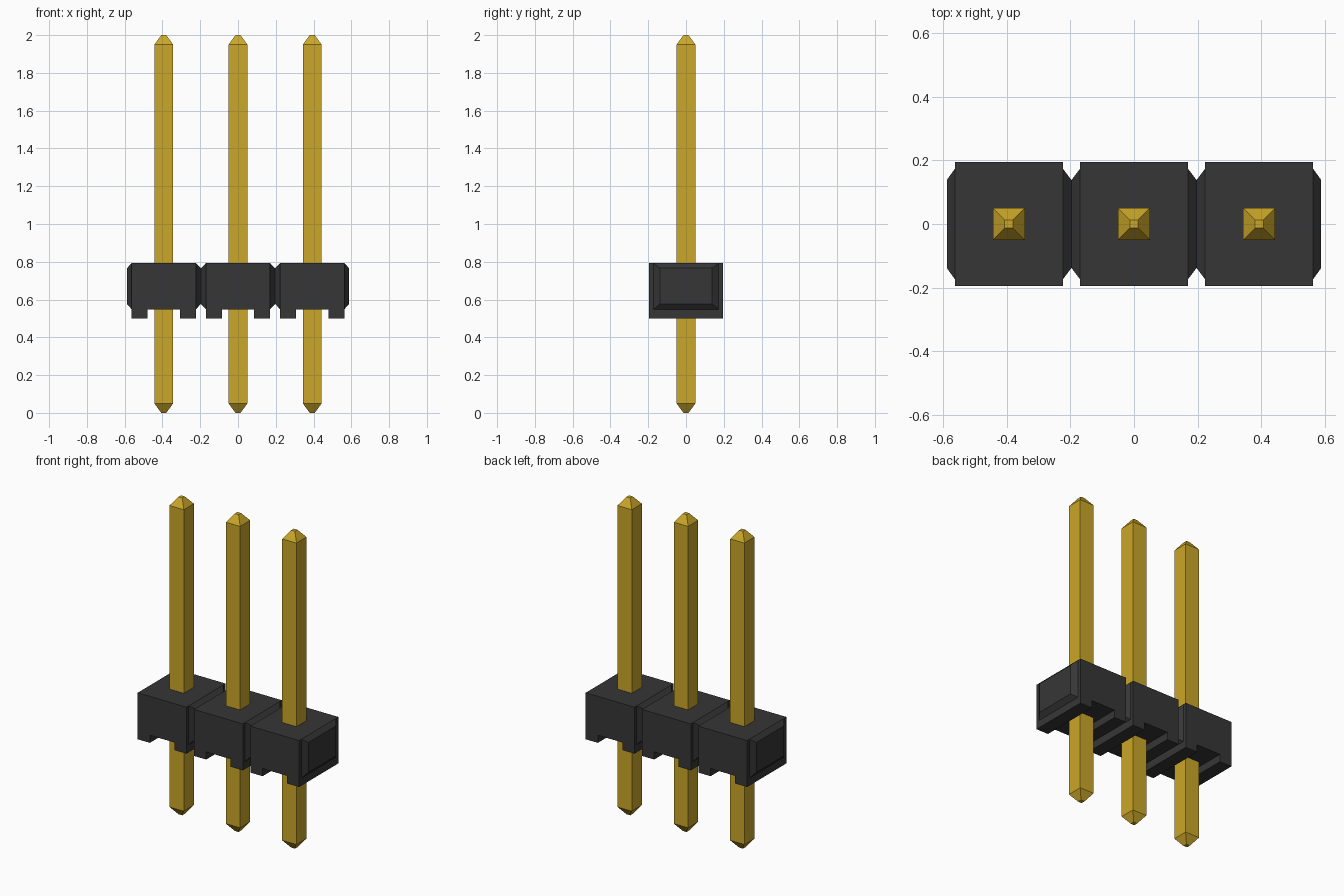
import bpy
import bmesh

cube = bpy.data.objects.get("Cube")
if cube:
    bpy.data.objects.remove(cube, do_unlink=True)

PITCH = 0.393          # distance between pins
HALF = 0.17            # half width of one housing block
DEPTH = 0.195          # half depth of the housing
BASE, ROOF, TOP = 0.5, 0.548, 0.793   # feet, channel roof, block top


def material(name, color):
    mat = bpy.data.materials.new(name)
    mat.use_nodes = True
    mat.diffuse_color = color
    mat.node_tree.nodes["Principled BSDF"].inputs["Base Color"].default_value = color
    return mat


def loft(name, sections, mat, cap_start=True, cap_end=True):
    """Skin a row of matching outlines into one flat-shaded object."""
    bm = bmesh.new()
    rings = [[bm.verts.new(p) for p in s] for s in sections]
    for a, b in zip(rings, rings[1:]):
        for i in range(len(a)):
            j = (i + 1) % len(a)
            bm.faces.new((a[i], a[j], b[j], b[i]))
    if cap_start:
        bm.faces.new(rings[0][::-1])
    if cap_end:
        bm.faces.new(rings[-1])
    bmesh.ops.recalc_face_normals(bm, faces=bm.faces)
    mesh = bpy.data.meshes.new(name)
    bm.to_mesh(mesh)
    bm.free()
    mesh.materials.append(mat)
    obj = bpy.data.objects.new(name, mesh)
    bpy.context.collection.objects.link(obj)
    return obj


def square(x, z, r):
    return [(x - r, -r, z), (x + r, -r, z), (x + r, r, z), (x - r, r, z)]


def side_rect(x, y, low, high):
    return [(x, -y, low), (x, y, low), (x, y, high), (x, -y, high)]


gold = material("gold metal", (0.60, 0.385, 0.022, 1))
black = material("black plastic", (0.037, 0.037, 0.037, 1))

# Block outline seen from the front, with a channel between two feet
foot = 0.085
outline = [(-HALF, BASE), (-foot, BASE), (-foot, ROOF), (foot, ROOF),
           (foot, BASE), (HALF, BASE), (HALF, TOP), (-HALF, TOP)]

for name, x in (("right", -PITCH), ("middle", 0), ("left", PITCH)):
    # Square pin with tapered tips
    loft(name + "_pin", [square(x, z, r) for z, r in
                         ((0, 0.013), (0.05, 0.05), (1.95, 0.05), (2, 0.013))], gold)
    # Housing block
    loft(name + "_housing", [[(x + px, y, pz) for px, pz in outline]
                             for y in (-DEPTH, DEPTH)], black)


def wide(x):
    return side_rect(x, 0.173, ROOF, TOP)


def narrow(x):
    return side_rect(x, 0.138, 0.577, 0.766)


for name, s in (("right", -1), ("left", 1)):
    # Necked link between neighbouring blocks
    loft(name + "_link", [wide(s * HALF), narrow(s * PITCH / 2),
                          wide(s * (PITCH - HALF))], black, False, False)
    # Bevelled end of the row
    loft(name + "_end", [wide(s * (PITCH + HALF)), narrow(s * (PITCH + 0.195))],
         black, False, True)
